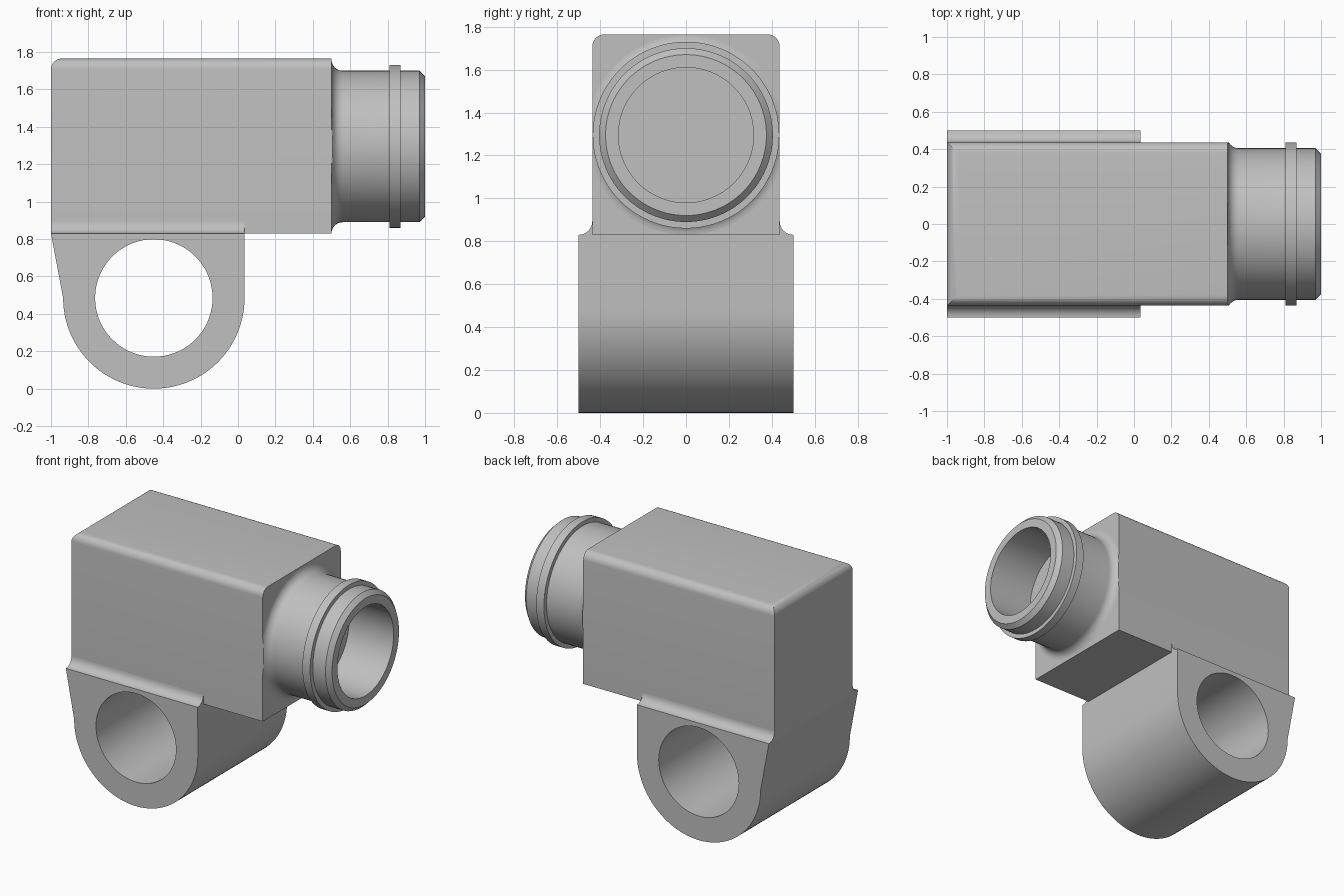
import bpy, bmesh
from math import sin, cos, pi, radians
from mathutils import Matrix, Vector

cube = bpy.data.objects.get("Cube")
if cube:
    bpy.data.objects.remove(cube, do_unlink=True)

GREY = (0.527, 0.527, 0.527, 1)
grey = bpy.data.materials.new("plain_grey")
grey.use_nodes = True
grey.diffuse_color = GREY
grey.node_tree.nodes["Principled BSDF"].inputs["Base Color"].default_value = GREY

# Shared dimensions
LEFT, BODY_END, BASE, TOP = -1.0, 0.5, 0.83, 1.765
HALF_BODY, HALF_LUG, LUG_END = 0.437, 0.5, 0.034
LUG_X, LUG_Z, LUG_R, HOLE_R = -0.45, 0.485, 0.485, 0.314
AXIS_Z = 1.295


def finish(name, bm):
    bmesh.ops.remove_doubles(bm, verts=bm.verts, dist=1e-5)
    bmesh.ops.recalc_face_normals(bm, faces=bm.faces)
    mesh = bpy.data.meshes.new(name)
    bm.to_mesh(mesh)
    bm.free()
    mesh.materials.append(grey)
    obj = bpy.data.objects.new(name, mesh)
    bpy.context.collection.objects.link(obj)
    bpy.ops.object.select_all(action='DESELECT')
    obj.select_set(True)
    bpy.context.view_layer.objects.active = obj
    bpy.ops.object.shade_smooth_by_angle(angle=radians(25))
    return obj


def arc(cx, cy, r, start, end, n):
    angles = [radians(start + (end - start) * i / n) for i in range(n + 1)]
    return [(cx + r * cos(a), cy + r * sin(a)) for a in angles]


def loop(bm, points):
    verts = [bm.verts.new(p) for p in points]
    return [bm.edges.new((v, verts[i - 1])) for i, v in enumerate(verts)]


def extrude(bm, offset):
    result = bmesh.ops.extrude_face_region(bm, geom=bm.faces[:], use_keep_orig=True)
    moved = [g for g in result["geom"] if isinstance(g, bmesh.types.BMVert)]
    bmesh.ops.translate(bm, verts=moved, vec=offset)


# Block body, rounded along three of its top edges
bm = bmesh.new()
size = Vector((BODY_END - LEFT, 2 * HALF_BODY, TOP - BASE))
centre = Vector(((LEFT + BODY_END) / 2, 0, (BASE + TOP) / 2))
bmesh.ops.create_cube(bm, size=1, matrix=Matrix.Translation(centre) @ Matrix.Diagonal(size).to_4x4())
rounded = []
for e in bm.edges:
    mid = (e.verts[0].co + e.verts[1].co) / 2
    if mid.z > TOP - 0.01 and mid.x < BODY_END - 0.01:
        rounded.append(e)
bmesh.ops.bevel(bm, geom=rounded, offset=0.058, segments=8, profile=0.5, affect='EDGES')
finish("block_body", bm)

# Mounting lug with a cross hole
bm = bmesh.new()
outline = [(LUG_END, BASE), (LEFT, BASE)] + arc(LUG_X, LUG_Z, LUG_R, 180, 360, 48)
hole = arc(LUG_X, LUG_Z, HOLE_R, 0, 360, 72)[:-1]
edges = []
for ring in (outline, hole):
    edges += loop(bm, [(x, -HALF_LUG, z) for x, z in ring])
bmesh.ops.triangle_fill(bm, edges=edges, use_beauty=True, normal=(0, -1, 0))
extrude(bm, (0, 2 * HALF_LUG, 0))
finish("mounting_lug", bm)

# Hollow fillets where the lug meets the body sides
r = HALF_LUG - HALF_BODY
for side, name in ((1, "back_fillet"), (-1, "front_fillet")):
    bm = bmesh.new()
    section = [(HALF_BODY, BASE)] + arc(HALF_LUG, BASE + r, r, 270, 180, 8)
    bm.faces.new([bm.verts.new((LEFT, side * y, z)) for y, z in section])
    extrude(bm, (LUG_END - LEFT, 0, 0))
    finish(name, bm)

# Turned spigot: base fillet, collar, chamfered tip and blind bore
bm = bmesh.new()
profile = arc(0.56, 0.465, 0.06, 180, 270, 8)
profile += [(0.81, 0.405), (0.81, 0.435), (0.87, 0.435), (0.87, 0.405),
            (0.97, 0.405), (1, 0.375), (1, 0.315), (0.65, 0.315), (0.65, 0)]
verts = [bm.verts.new((x, 0, AXIS_Z + radius)) for x, radius in profile]
edges = [bm.edges.new(pair) for pair in zip(verts, verts[1:])]
bmesh.ops.spin(bm, geom=verts + edges, cent=(0, 0, AXIS_Z), axis=(1, 0, 0),
               angle=2 * pi, steps=96, use_merge=True)
# Trim the base fillet flush with the body sides
for v in bm.verts:
    v.co.y = max(-HALF_BODY, min(HALF_BODY, v.co.y))
finish("spigot", bm)
